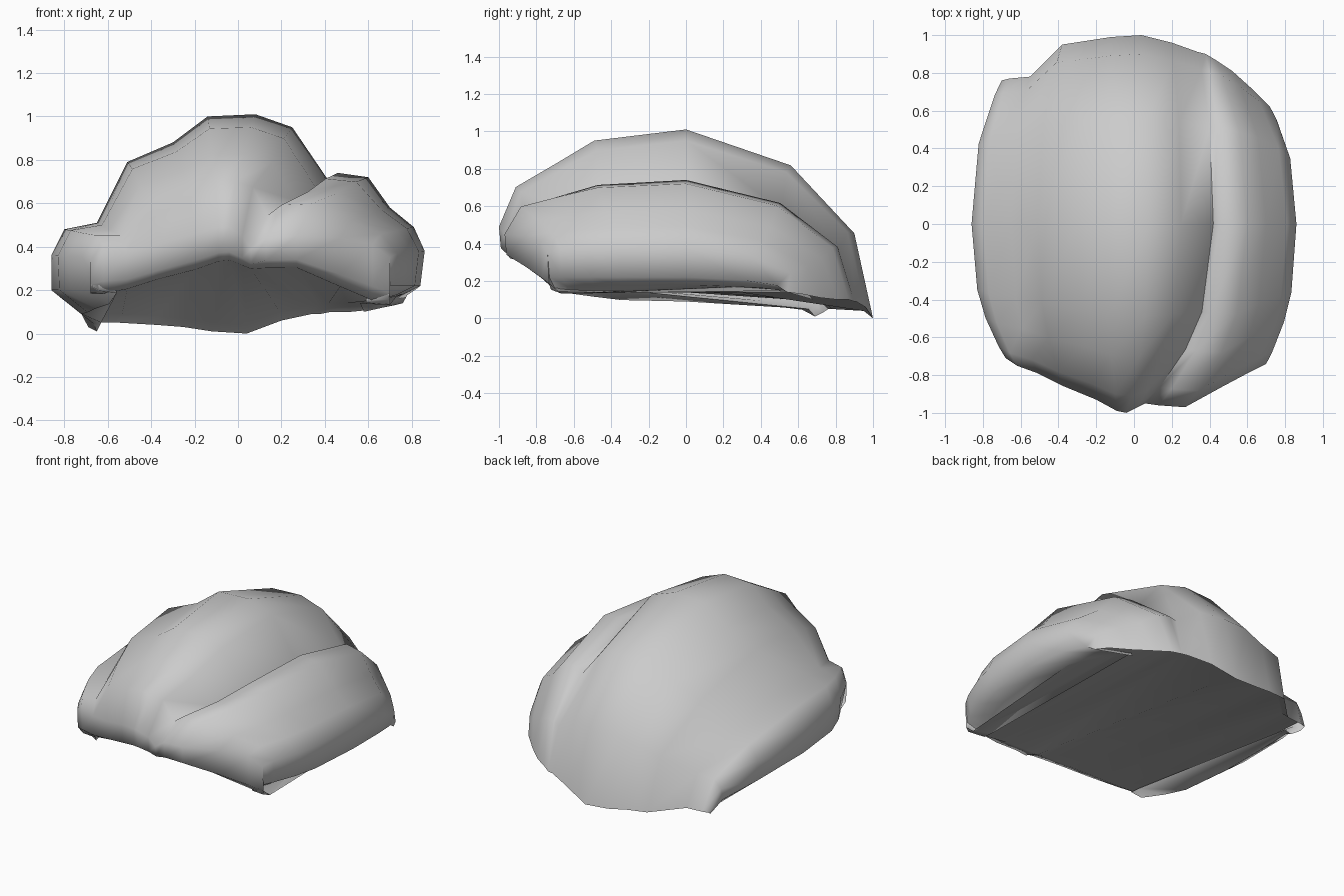
import bpy, bmesh, math
from mathutils import Vector

default = bpy.data.objects.get("Cube")
if default:
    bpy.data.objects.remove(default)


def make_material(name, rgb):
    mat = bpy.data.materials.new(name)
    mat.use_nodes = True
    colour = (*rgb, 1.0)
    mat.diffuse_color = colour
    mat.node_tree.nodes["Principled BSDF"].inputs["Base Color"].default_value = colour
    return mat


# Ridge and valley lines from right to left: mid (x, z), front tip, back tip
RIDGES = [
    (-.72, .09, -.56, -.70, .20, -.65, .69, .01),
    (-.86, .20, -.64, -.71, .23, -.69, .73, .03),
    (-.86, .36, -.68, -.71, .34, -.70, .76, .05),
    (-.80, .48, -.62, -.75, .41, -.66, .77, .05),
    (-.65, .51, -.51, -.79, .38, -.55, .78, .05),
    (-.51, .79, -.37, -.86, .41, -.38, .95, .04),
    (-.30, .88, -.20, -.93, .46, -.25, .97, .03),
    (-.14, 1.0, -.09, -.99, .49, -.12, .99, .01),
    (.08, 1.01, -.04, -1.0, .49, .04, 1.0, .00),
    (.25, .95, .02, -.97, .45, .20, .96, .06),
    (.42, .70, .06, -.95, .39, .34, .91, .09),
    (.46, .74, .13, -.96, .44, .38, .90, .09),
    (.60, .72, .27, -.97, .45, .43, .87, .10),
    (.70, .58, .47, -.86, .44, .52, .81, .10),
    (.81, .49, .62, -.78, .41, .62, .72, .11),
    (.86, .38, .70, -.74, .35, .72, .62, .13),
    (.84, .22, .69, -.73, .22, .76, .54, .14),
    (.76, .18, .59, -.70, .16, .58, .68, .10),
]

# Stations along each line: signed reach (front negative) and height share
STATIONS = [(-1, 0), (-.91, .39), (-.7, .63), (-.49, .88), (0, 1),
            (.56, .81), (.9, .45), (1, 0)]


def ridge_point(ridge, reach, height):
    mid = Vector((ridge[0], 0, ridge[1]))
    tip = Vector(ridge[2:5] if reach < 0 else ridge[5:8])
    s = abs(reach)
    # Outer lobes keep their height further forward
    if reach < 0:
        height **= 1 - .6 * abs(mid.x)
    return Vector((mid.x + (tip.x - mid.x) * s ** 2.5,
                   tip.y * s,
                   tip.z + (mid.z - tip.z) * height))


# Front lip rolls under to an edge that arches up in the middle
def front_lip(tip):
    edge_y = tip.y * .9
    edge_z = .16 - .04 * tip.x + max(0, -edge_y - .68) * .8
    edge = Vector((tip.x, edge_y, edge_z))
    chin = Vector((tip.x, tip.y * .99, tip.z + (edge_z - tip.z) * .75))
    return edge, chin


# Lobed shell: lofted sections between the front lip and a shallow back rim
sections = [[ridge_point(r, *st) for r in RIDGES] for st in STATIONS]
edges, chins = zip(*[front_lip(p) for p in sections[0]])
back_rim = [Vector((p.x * .97, p.y * .95, p.z + .04)) for p in sections[-1]]

bm = bmesh.new()
rows = [[bm.verts.new(p) for p in row] for row in [edges, chins] + sections + [back_rim]]
# Wrapping from the back rim to the front edge makes the underside strips
for a, b in zip(rows, rows[1:] + rows[:1]):
    for i in range(len(RIDGES) - 1):
        bm.faces.new((a[i], a[i + 1], b[i + 1], b[i]))
sides = [bm.faces.new([row[i] for row in rows]) for i in (0, -1)]
bmesh.ops.triangulate(bm, faces=sides)
bmesh.ops.recalc_face_normals(bm, faces=bm.faces)
for f in bm.faces:
    f.smooth = True

mesh = bpy.data.meshes.new("lobed_shell")
bm.to_mesh(mesh)
bm.free()
mesh.set_sharp_from_angle(angle=math.radians(75))
mesh.materials.append(make_material("plain grey", (.6, .6, .6)))
shell = bpy.data.objects.new("lobed_shell", mesh)
bpy.context.collection.objects.link(shell)
